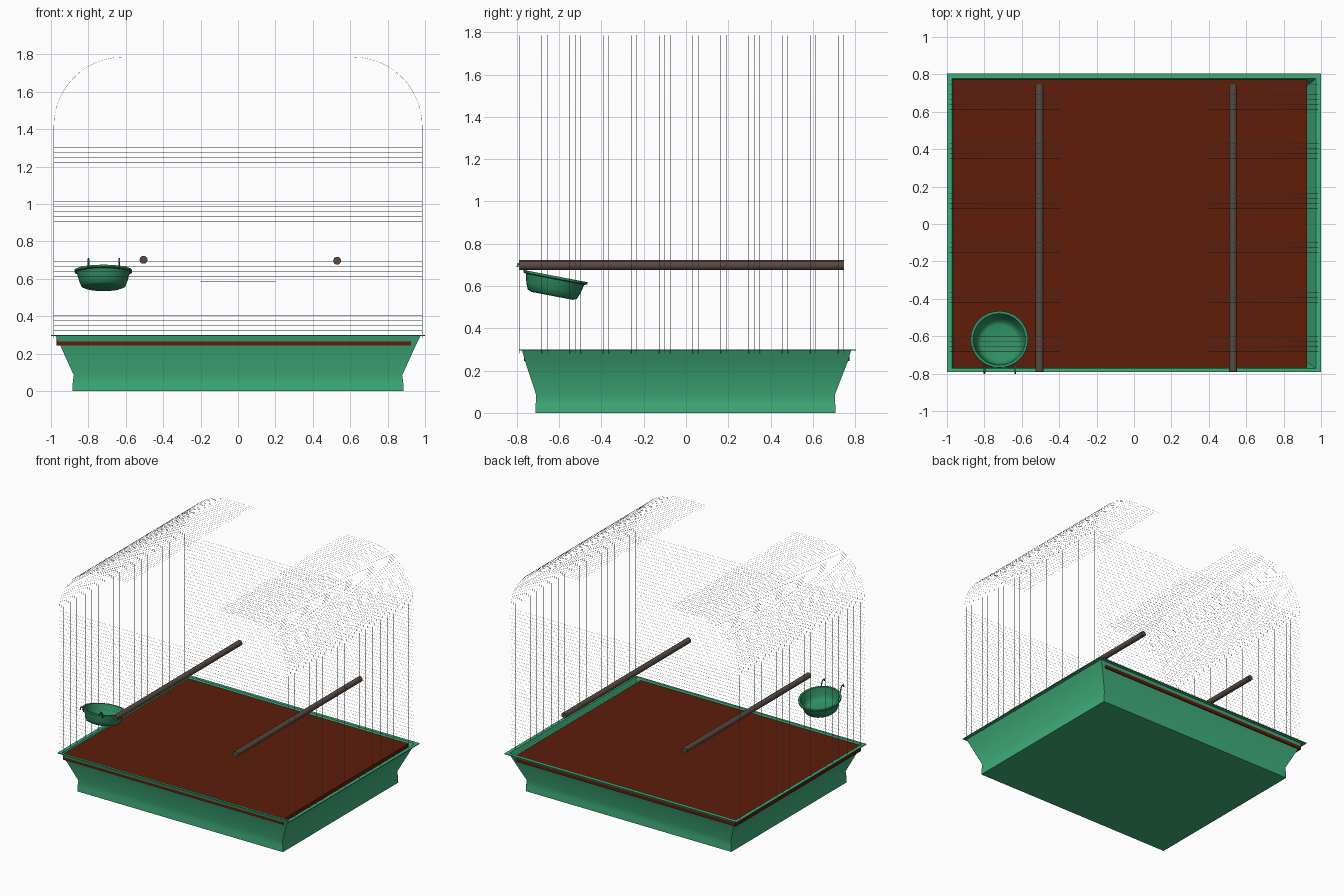
import bpy, bmesh, math
from mathutils import Matrix, Vector

cube = bpy.data.objects.get("Cube")
if cube:
    bpy.data.objects.remove(cube, do_unlink=True)


def material(name, color):
    m = bpy.data.materials.new(name)
    m.use_nodes = True
    m.diffuse_color = (*color, 1)
    bsdf = next(n for n in m.node_tree.nodes if n.type == 'BSDF_PRINCIPLED')
    bsdf.inputs["Base Color"].default_value = (*color, 1)
    return m


TRAY = material("tray_green", (0.05, 0.42, 0.2))
DISH = material("dish_green", (0.028, 0.27, 0.125))
FLOOR = material("floor_brown", (0.115, 0.0115, 0.0025))
WOOD = material("perch_wood", (0.1, 0.068, 0.053))
WIRE = material("wire_gray", (0.4, 0.42, 0.43))


def finish(bm, name, mat, smooth=None):
    bmesh.ops.recalc_face_normals(bm, faces=bm.faces)
    mesh = bpy.data.meshes.new(name)
    bm.to_mesh(mesh)
    bm.free()
    mesh.materials.append(mat)
    ob = bpy.data.objects.new(name, mesh)
    bpy.context.collection.objects.link(ob)
    if smooth:
        bpy.ops.object.select_all(action='DESELECT')
        ob.select_set(True)
        bpy.context.view_layer.objects.active = ob
        bpy.ops.object.shade_smooth_by_angle(angle=math.radians(smooth))
    return ob


def skin(bm, rings):
    """Join successive closed rings of points with quads and cap both ends."""
    loops = [[bm.verts.new(p) for p in ring] for ring in rings]
    for a, b in zip(loops, loops[1:]):
        for i in range(len(a)):
            j = (i + 1) % len(a)
            bm.faces.new((a[i], a[j], b[j], b[i]))
    bm.faces.new(loops[0])
    bm.faces.new(loops[-1])


def wires(name, paths, radius, mat, resolution=0):
    curve = bpy.data.curves.new(name, 'CURVE')
    curve.dimensions = '3D'
    curve.bevel_depth = radius
    curve.bevel_resolution = resolution
    curve.use_fill_caps = True
    for path in paths:
        s = curve.splines.new('POLY')
        s.points.add(len(path) - 1)
        for p, co in zip(s.points, path):
            p.co = (*co, 1)
    curve.materials.append(mat)
    ob = bpy.data.objects.new(name, curve)
    bpy.context.collection.objects.link(ob)
    return ob


# Flared tray with a thin rim: outside going up, then inside going down
def rect(hx, y0, y1, z):
    return [(-hx, y0, z), (hx, y0, z), (hx, y1, z), (-hx, y1, z)]


bm = bmesh.new()
skin(bm, [rect(0.885, -0.712, 0.707, 0), rect(0.884, -0.711, 0.706, 0.04),
          rect(0.878, -0.709, 0.704, 0.085), rect(0.953, -0.763, 0.768, 0.25),
          rect(0.975, -0.775, 0.78, 0.294),
          rect(1.0, -0.79, 0.805, 0.294), rect(1.0, -0.79, 0.805, 0.3),
          rect(0.974, -0.773, 0.778, 0.3), rect(0.872, -0.7, 0.695, 0.085),
          rect(0.872, -0.7, 0.695, 0.01)])
finish(bm, "tray", TRAY, 40)

# Thick floor board, set off centre so its edge shows through the tray walls
bm = bmesh.new()
skin(bm, [rect(0.948, -0.767, 0.774, z) for z in (0.245, 0.288)])
bmesh.ops.translate(bm, verts=bm.verts, vec=(-0.022, 0, 0))
finish(bm, "floor_board", FLOOR)

# Two perches
for side, x, z in (("right", -0.505, 0.702), ("left", 0.53, 0.697)):
    bm = bmesh.new()
    bmesh.ops.create_cone(bm, cap_ends=True, segments=20, radius1=0.021,
                          radius2=0.021, depth=1.535,
                          matrix=Matrix.Translation((x, -0.022, z))
                          @ Matrix.Rotation(math.pi / 2, 4, 'X'))
    finish(bm, "perch_" + side, WOOD, 40)

# Food dish, spun from a profile and tilted inward
PROFILE = [(0.1, -0.092), (0.118, -0.084), (0.13, -0.055), (0.141, -0.012),
           (0.154, -0.008), (0.154, 0.003), (0.14, 0.003), (0.125, -0.05),
           (0.112, -0.076), (0.096, -0.084)]
tilt = Matrix.Translation((-0.72, -0.617, 0.644)) @ Matrix.Rotation(-0.19, 4, 'X')
N = 32
bm = bmesh.new()
skin(bm, [[tilt @ Vector((r * math.cos(i * math.tau / N),
                          r * math.sin(i * math.tau / N), z))
           for i in range(N)] for r, z in PROFILE])
finish(bm, "food_dish", DISH, 50)
wires("dish_hooks", [[(x, -0.755, 0.66), (x, -0.765, 0.695), (x, -0.778, 0.707),
                      (x, -0.793, 0.705), (x, -0.798, 0.69)]
                     for x in (-0.8, -0.635)], 0.005, DISH, 1)

# Side bars: upright, rounded shoulder, short flat top leaving the roof open
THIN = 0.0005
STEP = 0.02646
FRONT, BACK = -0.7885, 0.747
R, SHOULDER = 0.37, 1.416


def side_bar(s, y):
    arc = [(s * (0.615 + R * math.cos(a)), y, SHOULDER + R * math.sin(a))
           for a in (i * math.pi / 24 for i in range(13))]
    return [(s * 0.985, y, 0.28)] + arc + [(s * 0.39, y, SHOULDER + R)]


for side, s in (("right", -1), ("left", 1)):
    wires("side_bars_" + side,
          [side_bar(s, FRONT + STEP * k) for k in range(59)], THIN, WIRE)

# Horizontal bars of the front and back panels
for name, y in (("front_bars", FRONT), ("back_bars", BACK)):
    wires(name, [[(-0.987, y, 0.323 + 0.0265 * k), (0.987, y, 0.323 + 0.0265 * k)]
                 for k in range(42)], THIN, WIRE)

# Door frame in the front panel
wires("door_frame", [[(-0.2, FRONT, 0.585), (-0.2, FRONT, 0.985),
                      (0.2, FRONT, 0.985), (0.2, FRONT, 0.585),
                      (-0.2, FRONT, 0.585)]], THIN, WIRE)
